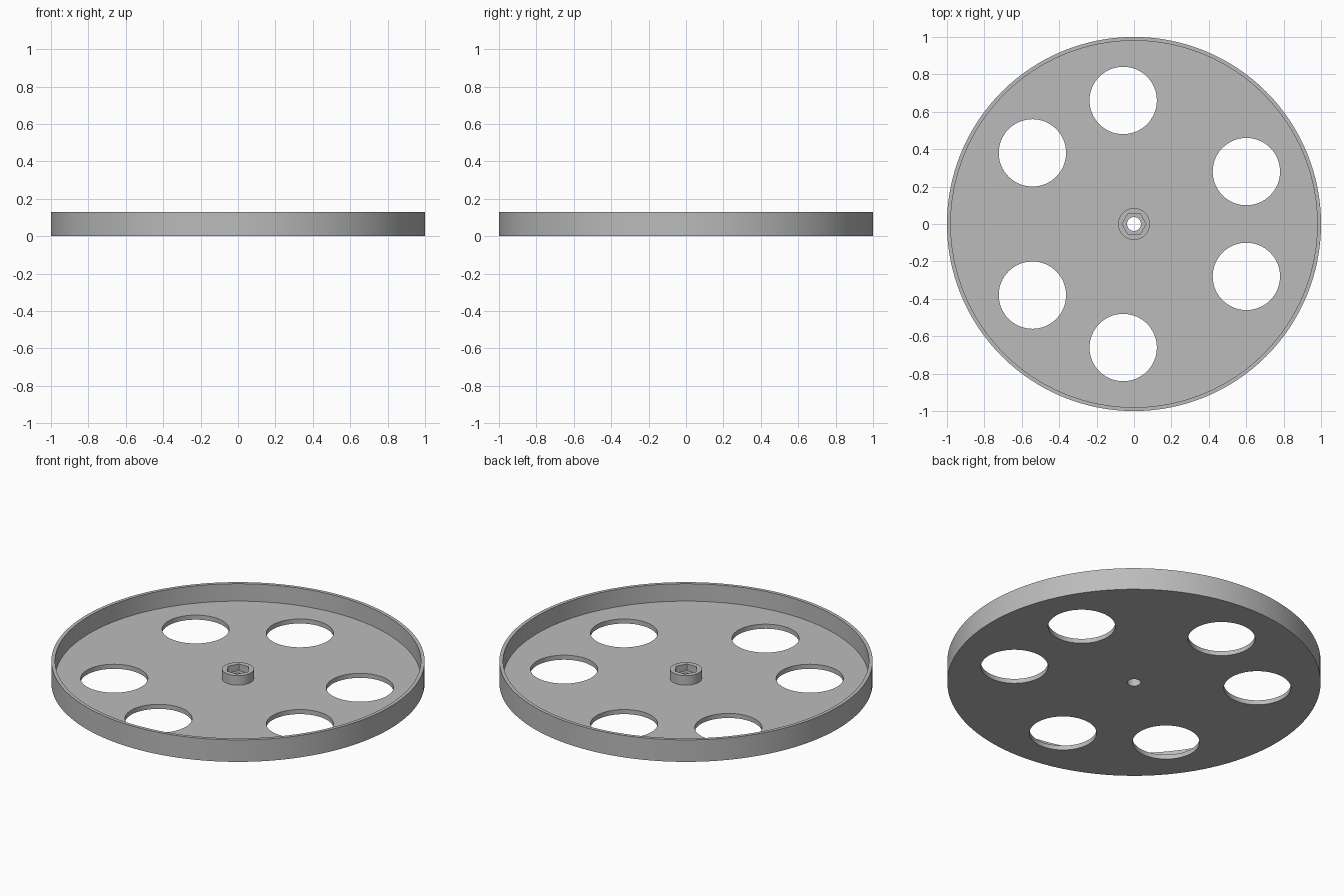
import bpy, bmesh, math

cube = bpy.data.objects.get("Cube")
if cube:
    bpy.data.objects.remove(cube, do_unlink=True)

HEIGHT, FLOOR = 0.13, 0.027
HUB_TOP, POCKET_FLOOR = 0.083, 0.043

grey = bpy.data.materials.new("light grey")
grey.use_nodes = True
colour = (0.5, 0.5, 0.5, 1)
grey.diffuse_color = colour
grey.node_tree.nodes["Principled BSDF"].inputs["Base Color"].default_value = colour


def add_object(name, bm):
    bmesh.ops.recalc_face_normals(bm, faces=bm.faces)
    mesh = bpy.data.meshes.new(name)
    bm.to_mesh(mesh)
    bm.free()
    mesh.materials.append(grey)
    obj = bpy.data.objects.new(name, mesh)
    bpy.context.collection.objects.link(obj)
    return obj


def lathe(name, profile, segments):
    """Spin a profile of (radius, z) points that starts and ends on the axis."""
    bm = bmesh.new()
    verts = [bm.verts.new((r, 0, z)) for r, z in profile]
    edges = [bm.edges.new(pair) for pair in zip(verts, verts[1:])]
    bmesh.ops.spin(bm, geom=verts + edges, cent=(0, 0, 0), axis=(0, 0, 1),
                   angle=math.tau, steps=segments)
    bmesh.ops.remove_doubles(bm, verts=bm.verts, dist=0.0001)
    return add_object(name, bm)


def prism(bm, radius, sides, bottom, top, x=0, y=0):
    """Add an upright prism with a corner on its +x side."""
    rings = [[bm.verts.new((x + radius * math.cos(math.tau * i / sides),
                            y + radius * math.sin(math.tau * i / sides), z))
              for i in range(sides)] for z in (bottom, top)]
    for ring in rings:
        bm.faces.new(ring)
    for i in range(sides):
        j = (i + 1) % sides
        bm.faces.new((rings[0][i], rings[0][j], rings[1][j], rings[1][i]))


def cut(target, cutter):
    cutter.hide_render = True
    mod = target.modifiers.new("cut", 'BOOLEAN')
    mod.operation, mod.solver, mod.object = 'DIFFERENCE', 'EXACT', cutter
    bpy.context.view_layer.objects.active = target
    bpy.ops.object.modifier_apply(modifier=mod.name)
    bpy.data.objects.remove(cutter, do_unlink=True)


# Dish with thin rim and raised central hub
wheel = lathe("wheel_dish", [(0, 0), (1, 0), (1, HEIGHT), (0.98, HEIGHT), (0.98, FLOOR),
                             (0.085, FLOOR), (0.085, HUB_TOP), (0, HUB_TOP)], 128)

# Six lightening holes, mirrored front to back, and the axle hole
bm = bmesh.new()
for degrees in (25, 95, 145):
    for side in (1, -1):
        a = math.radians(degrees) * side
        prism(bm, 0.18, 64, -0.1, 0.2, 0.663 * math.cos(a), 0.663 * math.sin(a))
prism(bm, 0.037, 32, -0.1, 0.2)
cut(wheel, add_object("hole_cutter", bm))

# Hexagonal nut pocket in the hub
bm = bmesh.new()
prism(bm, 0.064, 6, POCKET_FLOOR, 0.2)
cut(wheel, add_object("pocket_cutter", bm))

bpy.ops.object.select_all(action='DESELECT')
wheel.select_set(True)
bpy.context.view_layer.objects.active = wheel
bpy.ops.object.shade_smooth_by_angle(angle=math.radians(30))
